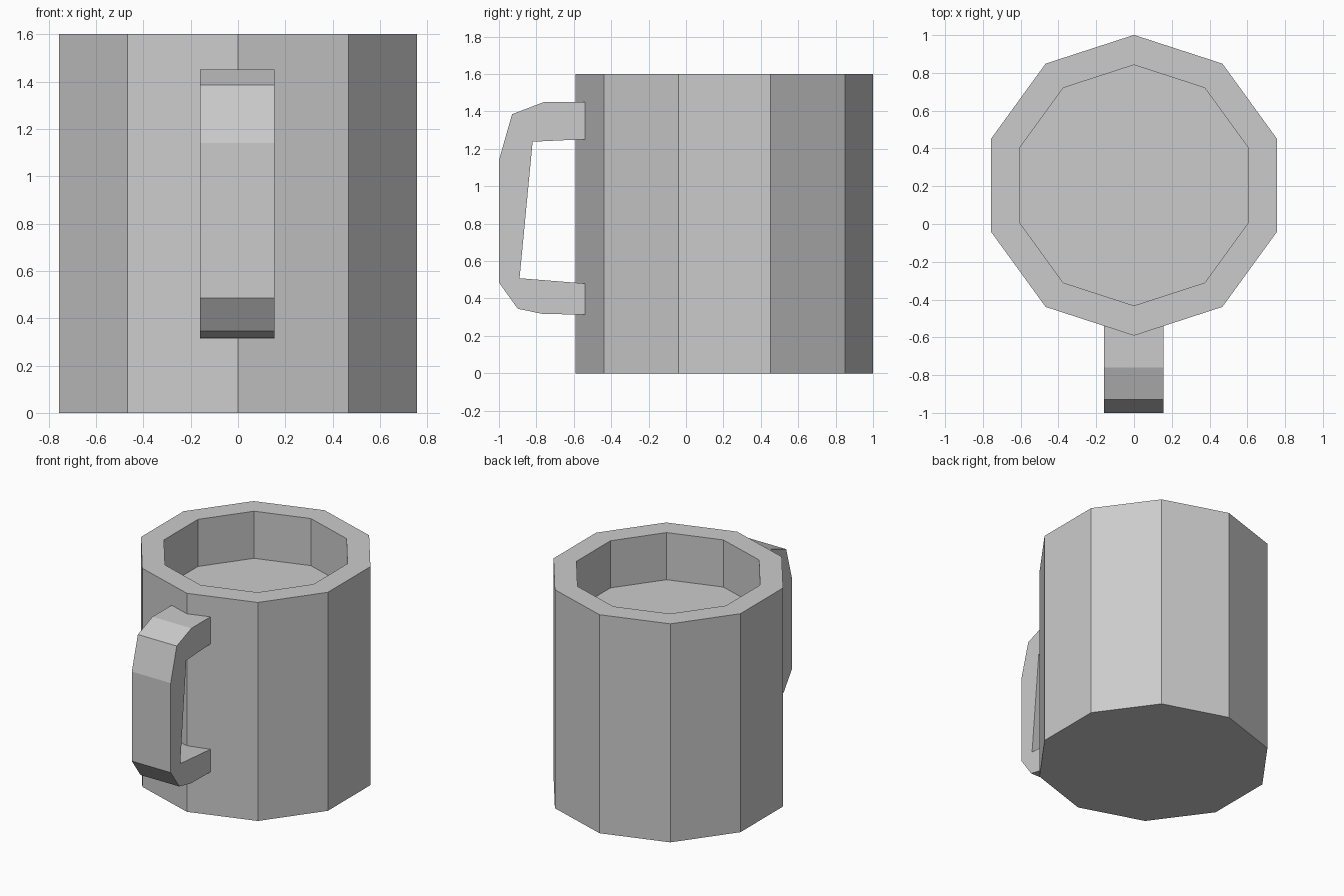
import bpy
import bmesh
from mathutils import Matrix

if "Cube" in bpy.data.objects:
    bpy.data.objects.remove(bpy.data.objects["Cube"])

SIDES, RADIUS, HEIGHT, CENTRE_Y = 10, 0.796, 1.6, 0.205
WALL, CAVITY_DEPTH = 0.151, 0.345


def finish(bm, name):
    bmesh.ops.recalc_face_normals(bm, faces=bm.faces)
    mesh = bpy.data.meshes.new(name)
    bm.to_mesh(mesh)
    bm.free()
    obj = bpy.data.objects.new(name, mesh)
    bpy.context.collection.objects.link(obj)
    return obj


# Ten-sided cup: inset the top face for the rim and sink it for the cavity
bm = bmesh.new()
bmesh.ops.create_cone(bm, cap_ends=True, segments=SIDES, radius1=RADIUS,
                      radius2=RADIUS, depth=HEIGHT,
                      matrix=Matrix.Translation((0, CENTRE_Y, HEIGHT / 2)))
top = max(bm.faces, key=lambda f: f.calc_center_median().z)
bmesh.ops.inset_region(bm, faces=[top], thickness=WALL, use_even_offset=True)
floor = bmesh.ops.extrude_discrete_faces(bm, faces=[top])["faces"][0]
bmesh.ops.translate(bm, verts=floor.verts, vec=(0, 0, -CAVITY_DEPTH))
finish(bm, "cup_body")

# Handle: side profile (y, z) extruded across x, ends sunk into the cup wall
profile = [(-0.50, 1.45), (-0.76, 1.45), (-0.93, 1.385), (-1.0, 1.14),
           (-1.0, 0.485), (-0.90, 0.345), (-0.765, 0.317), (-0.50, 0.313),
           (-0.50, 0.477), (-0.89, 0.508), (-0.82, 1.238), (-0.50, 1.253)]
bm = bmesh.new()
side = bm.faces.new([bm.verts.new((-0.16, y, z)) for y, z in profile])
extruded = bmesh.ops.extrude_face_region(bm, geom=[side], use_keep_orig=True)
moved = [v for v in extruded["geom"] if isinstance(v, bmesh.types.BMVert)]
bmesh.ops.translate(bm, verts=moved, vec=(0.315, 0, 0))
finish(bm, "handle")
